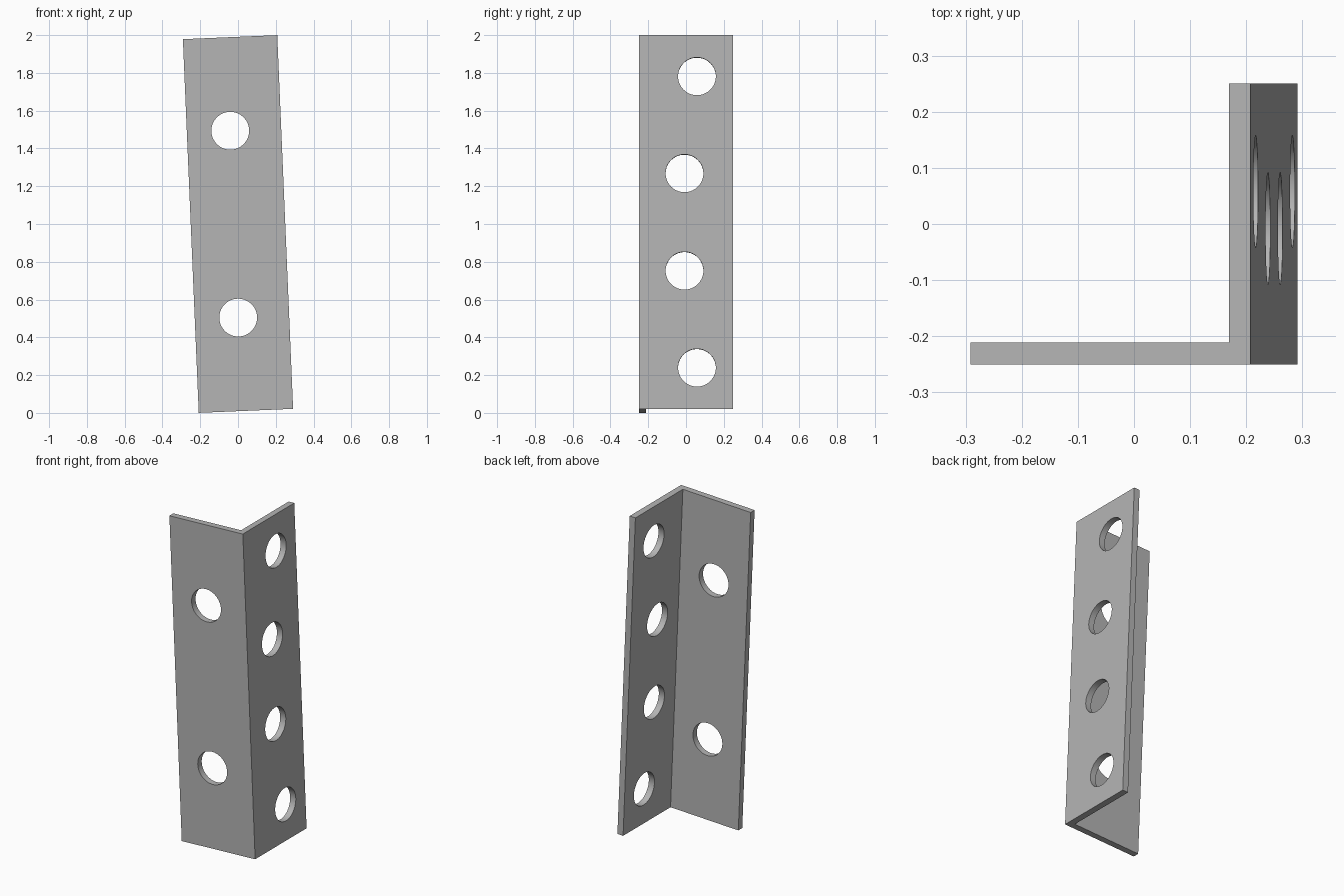
import bpy, bmesh, math
from mathutils import Matrix, Vector

if "Cube" in bpy.data.objects:
    bpy.data.objects.remove(bpy.data.objects["Cube"], do_unlink=True)

WIDTH, LENGTH, THICK, HOLE_R = 0.5, 1.98, 0.0385, 0.1
HALF = WIDTH / 2
TILT = Matrix.Translation((0, 0, 1)) @ Matrix.Rotation(math.radians(-2.43), 4, 'Y')

steel = bpy.data.materials.new("grey_steel")
steel.use_nodes = True
colour = (0.46, 0.46, 0.46, 1)
steel.diffuse_color = colour
steel.node_tree.nodes["Principled BSDF"].inputs["Base Color"].default_value = colour


def make_object(name, bm):
    bmesh.ops.recalc_face_normals(bm, faces=bm.faces)
    mesh = bpy.data.meshes.new(name)
    bm.to_mesh(mesh)
    bm.free()
    mesh.materials.append(steel)
    obj = bpy.data.objects.new(name, mesh)
    bpy.context.collection.objects.link(obj)
    return obj


# L-shaped bar: front flange and side flange in one extruded profile
inner_x, inner_y = HALF - THICK, -HALF + THICK
profile = [(-HALF, -HALF), (HALF, -HALF), (HALF, HALF),
           (inner_x, HALF), (inner_x, inner_y), (-HALF, inner_y)]
bm = bmesh.new()
base = bm.faces.new([bm.verts.new((x, y, -LENGTH / 2)) for x, y in profile])
grown = bmesh.ops.extrude_face_region(bm, geom=[base])["geom"]
bmesh.ops.translate(bm, vec=(0, 0, LENGTH),
                    verts=[g for g in grown if isinstance(g, bmesh.types.BMVert)])
bracket = make_object("angle_bracket", bm)

# Drill cutters for the round holes
bm = bmesh.new()


def drill(centre, axis):
    turn = Vector((0, 0, 1)).rotation_difference(Vector(axis)).to_matrix().to_4x4()
    bmesh.ops.create_cone(bm, cap_ends=True, segments=64, radius1=HOLE_R,
                          radius2=HOLE_R, depth=THICK * 3,
                          matrix=Matrix.Translation(centre) @ turn)


for side in (-1, 1):
    drill((-0.02, -HALF + THICK / 2, side * 0.495), (0, 1, 0))
    drill((HALF - THICK / 2, 0.058, side * 0.772), (1, 0, 0))
    drill((HALF - THICK / 2, -0.008, side * 0.258), (1, 0, 0))
cutter = make_object("hole_cutter", bm)
cutter.hide_render = True

# Cut the holes, then discard the cutter
bpy.context.view_layer.objects.active = bracket
bracket.select_set(True)
cut = bracket.modifiers.new("holes", 'BOOLEAN')
cut.operation = 'DIFFERENCE'
cut.solver = 'EXACT'
cut.object = cutter
bpy.ops.object.modifier_apply(modifier=cut.name)
bpy.data.objects.remove(cutter, do_unlink=True)

# Smooth hole walls with crisp edges, and the slight lean
bpy.ops.object.shade_smooth_by_angle(angle=math.radians(30))
bracket.data.transform(TILT)
